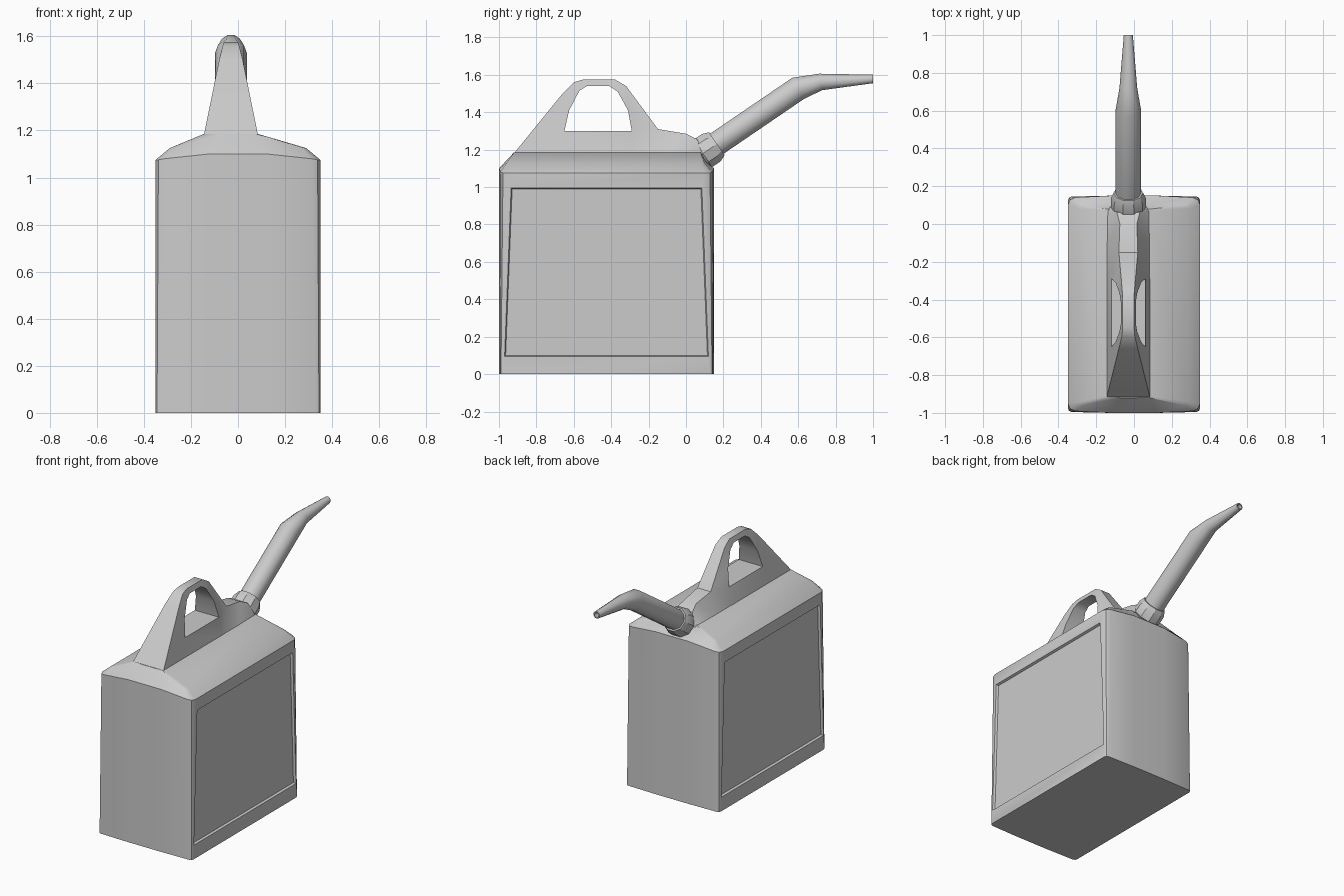
import bpy, bmesh, math
from mathutils import Vector

if "Cube" in bpy.data.objects:
    bpy.data.objects.remove(bpy.data.objects["Cube"])

CX = -0.03  # handle and spout sit slightly off centre


def finish(bm, name, angle=30):
    bmesh.ops.recalc_face_normals(bm, faces=bm.faces)
    me = bpy.data.meshes.new(name)
    bm.to_mesh(me)
    bm.free()
    ob = bpy.data.objects.new(name, me)
    bpy.context.collection.objects.link(ob)
    bpy.ops.object.select_all(action='DESELECT')
    ob.select_set(True)
    bpy.context.view_layer.objects.active = ob
    bpy.ops.object.shade_smooth_by_angle(angle=math.radians(angle))
    return ob


def loft(bm, rings, cap=True):
    loops = [[bm.verts.new(p) for p in r] for r in rings]
    n = len(loops[0])
    for a, b in zip(loops, loops[1:]):
        for i in range(n):
            bm.faces.new((a[i], a[(i + 1) % n], b[(i + 1) % n], b[i]))
    if cap:
        bm.faces.new(loops[0])
        bm.faces.new(loops[-1])


def body_ring(hw, cx, y0, y1, z, c, crown=0.0):
    # rounded rectangle with slightly bowed ends; crown lifts the middle of each end
    q = [(hw * 0.35, 0, crown), (hw - c * 1.6, c * 0.4, 0.2 * crown), (hw - c * 0.5, c * 0.9, 0), (hw, c * 2, 0)]
    front_r = [(cx + x, y0 + d, z + k) for x, d, k in q]
    back_r = [(cx + x, y1 - d, z + k) for x, d, k in reversed(q)]
    back_l = [(cx - x, y1 - d, z + k) for x, d, k in q]
    front_l = [(cx - x, y0 + d, z + k) for x, d, k in reversed(q)]
    return front_r + back_r + back_l + front_l


# Tank with sloping shoulders
bm = bmesh.new()
loft(bm, [body_ring(0.35, 0, -1, 0.15, 0, 0.012),
          body_ring(0.35, 0, -1, 0.15, 1.075, 0.024, 0.025),
          body_ring(0.29, 0, -0.965, 0.105, 1.125, 0.012, 0.012),
          body_ring(0.115, CX, -0.92, 0.08, 1.185, 0.005)])
# Recessed trapezoid panel on each side
bm.normal_update()
sides = [f for f in bm.faces if abs(f.normal.x) > 0.95 and f.calc_area() > 0.8]
bmesh.ops.inset_individual(bm, faces=sides, thickness=0.05)
for f in sides:
    for v in f.verts:
        top, back = v.co.z > 0.5, v.co.y > -0.4
        v.co.z = 0.995 if top else 0.095
        v.co.y = -0.425 + (1 if back else -1) * (0.51 if top else 0.545)
bm.normal_update()
bmesh.ops.recalc_face_normals(bm, faces=bm.faces)
bmesh.ops.inset_individual(bm, faces=sides, thickness=0.008, depth=-0.015)
finish(bm, "tank_body")

# Handle with grip opening: (y, z, half width)
outer = [(-0.92, 1.18, .115), (-0.66, 1.5, .05), (-0.60, 1.56, .035), (-0.55, 1.575, .03),
         (-0.38, 1.575, .03), (-0.32, 1.54, .035), (-0.15, 1.31, .05), (0, 1.285, .045),
         (0.06, 1.255, .06), (0.095, 1.175, .09), (0.07, 1.175, .115), (-0.10, 1.18, .115),
         (-0.29, 1.18, .115), (-0.65, 1.18, .115)]
hole = [(-0.65, 1.3, .09), (-0.625, 1.41, .068), (-0.57, 1.515, .047), (-0.53, 1.54, .04),
        (-0.41, 1.54, .04), (-0.365, 1.51, .047), (-0.31, 1.41, .068), (-0.29, 1.3, .09)]
bm = bmesh.new()
width = {}
edges = []
for loop in (outer, hole):
    vs = [bm.verts.new((0, y, z)) for y, z, w in loop]
    for v, p in zip(vs, loop):
        width[(round(p[0], 3), round(p[1], 3))] = p[2]
    edges += [bm.edges.new((vs[i], vs[(i + 1) % len(vs)])) for i in range(len(vs))]
bmesh.ops.triangle_fill(bm, use_beauty=True, use_dissolve=False, edges=edges, normal=(1, 0, 0))
ext = bmesh.ops.extrude_face_region(bm, geom=bm.faces[:], use_keep_orig=True)
right = {g for g in ext["geom"] if isinstance(g, bmesh.types.BMVert)}
for v in bm.verts:
    w = width[(round(v.co.y, 3), round(v.co.z, 3))]
    v.co.x = CX + (w if v in right else -w)
finish(bm, "handle", 35)


def tube(name, path, sides, angle, cap):
    # path entries: (y, z, radius, axis angle in degrees)
    rings = []
    for y, z, r, a in path:
        a = math.radians(a)
        up = Vector((0, -math.sin(a), math.cos(a)))
        c = Vector((CX, y, z))
        rings.append([c + Vector((1, 0, 0)) * r * math.cos(t) + up * r * math.sin(t)
                      for t in (2 * math.pi * i / sides for i in range(sides))])
    bm = bmesh.new()
    loft(bm, rings, cap)
    finish(bm, name, angle)


# Neck and screw collar
tube("neck", [(0.0, 1.125, .075, 34), (0.11, 1.195, .075, 34)], 10, 30, True)
tube("collar", [(0.075, 1.17, .08, 34), (0.09, 1.18, .093, 34), (0.135, 1.21, .093, 34),
                (0.165, 1.232, .078, 34)], 10, 30, True)

# Bent spout, hollow at the tip
tube("spout", [(0.13, 1.208, .068, 34), (0.60, 1.528, .068, 29), (0.72, 1.562, .047, 10),
               (1.0, 1.578, .024, 0), (1.0, 1.578, .016, 0), (0.92, 1.574, .016, 0)], 10, 40, True)
